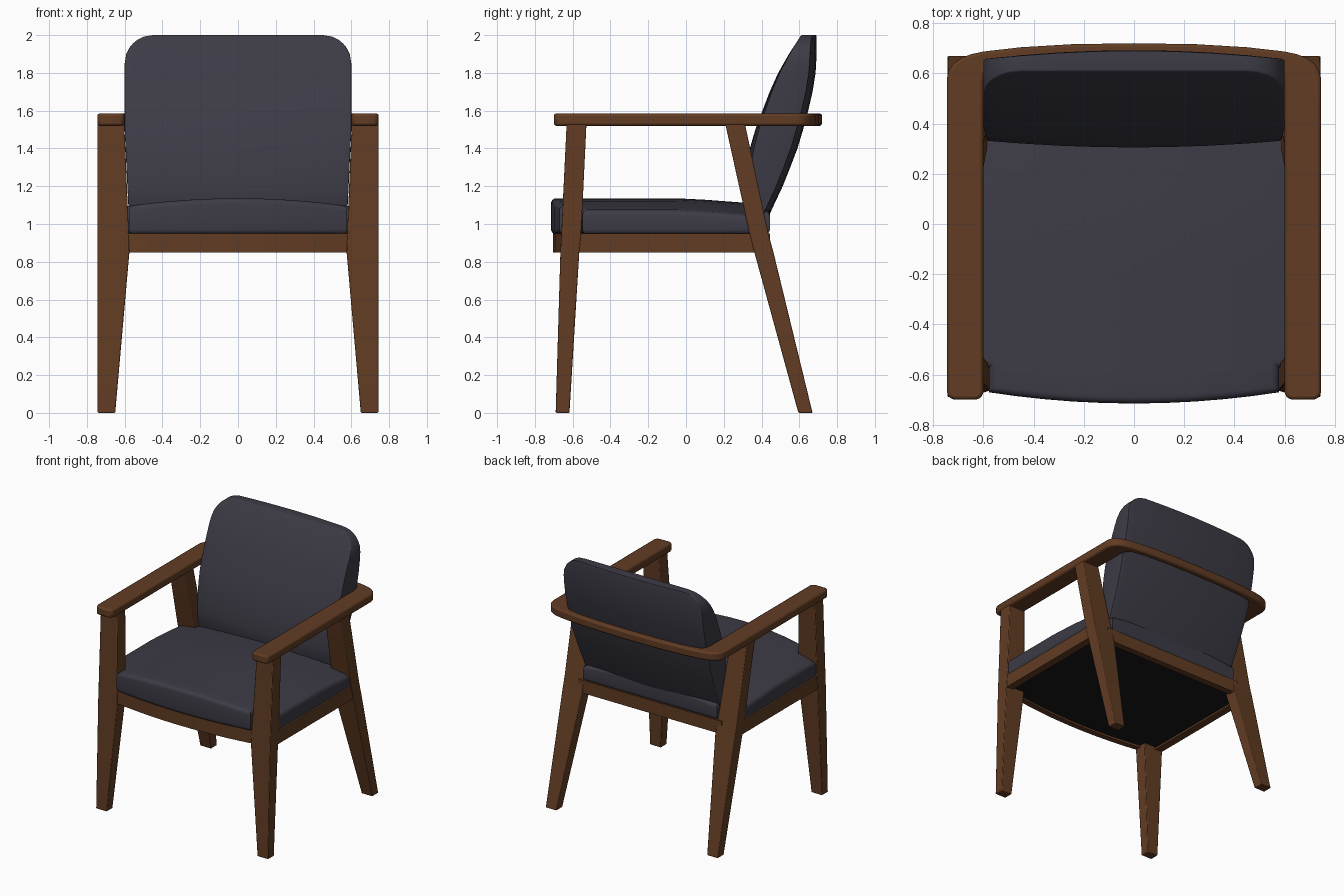
import bpy, bmesh, math

if "Cube" in bpy.data.objects:
    bpy.data.objects.remove(bpy.data.objects["Cube"])


def material(name, rgb):
    m = bpy.data.materials.new(name)
    m.diffuse_color = (*rgb, 1)
    m.use_nodes = True
    m.node_tree.nodes["Principled BSDF"].inputs["Base Color"].default_value = m.diffuse_color
    return m


WOOD = material("walnut wood", (0.12, 0.045, 0.017))
FABRIC = material("charcoal fabric", (0.046, 0.044, 0.061))
BLACK = material("black underlining", (0.009, 0.009, 0.009))


def finish(bm, name, mat, bevel=0):
    bmesh.ops.recalc_face_normals(bm, faces=bm.faces)
    me = bpy.data.meshes.new(name)
    bm.to_mesh(me)
    bm.free()
    me.materials.append(mat)
    ob = bpy.data.objects.new(name, me)
    bpy.context.collection.objects.link(ob)
    bpy.ops.object.select_all(action='DESELECT')
    ob.select_set(True)
    bpy.context.view_layer.objects.active = ob
    bpy.ops.object.shade_smooth_by_angle(angle=math.radians(35))
    if bevel:
        b = ob.modifiers.new("soft edges", 'BEVEL')
        b.width, b.segments, b.limit_method = bevel, 2, 'ANGLE'
        b.angle_limit = math.radians(40)
    return ob


def prism(name, outline, z0, z1, mat, bevel=0):
    """Plan outline extruded upwards."""
    bm = bmesh.new()
    face = bm.faces.new([bm.verts.new((x, y, z0)) for x, y in outline])
    top = bmesh.ops.extrude_face_region(bm, geom=[face])["geom"]
    for v in top:
        if isinstance(v, bmesh.types.BMVert):
            v.co.z = z1
    return finish(bm, name, mat, bevel)


def box(name, x0, x1, y0, y1, z0, z1, mat, bevel=0):
    return prism(name, [(x0, y0), (x1, y0), (x1, y1), (x0, y1)], z0, z1, mat, bevel)


def leg(name, side, levels):
    """Loft of rectangles: (z, inner x, front y, back y)."""
    bm = bmesh.new()
    rings = [[bm.verts.new((side * x, y, z)) for x, y in
              ((xi, y0), (0.743, y0), (0.743, y1), (xi, y1))]
             for z, xi, y0, y1 in levels]
    for a, b in zip(rings, rings[1:]):
        for i in range(4):
            j = (i + 1) % 4
            bm.faces.new((a[i], a[j], b[j], b[i]))
    bm.faces.new(rings[0])
    bm.faces.new(rings[-1])
    return finish(bm, name, WOOD, 0.005)


def pad(name, us, vs, near, far, bevel, skip=lambda u, v: False):
    """Closed cushion from two matching grids with a rounded rim."""
    bm = bmesh.new()
    cache, cells = {}, []

    def vert(i, j, k):
        if (i, j, k) not in cache:
            cache[i, j, k] = bm.verts.new((near, far)[k](us[i], vs[j]))
        return cache[i, j, k]

    for i in range(len(us) - 1):
        for j in range(len(vs) - 1):
            if not skip((us[i] + us[i + 1]) / 2, (vs[j] + vs[j + 1]) / 2):
                cells.append(((i, j), (i + 1, j), (i + 1, j + 1), (i, j + 1)))
    for k in (0, 1):
        for c in cells:
            bm.faces.new([vert(i, j, k) for i, j in c])
    rim = [e for e in bm.edges if e.is_boundary]
    pairs = {(p, q) for c in cells for p, q in zip(c, c[1:] + c[:1])}
    for p, q in pairs:
        if (q, p) not in pairs:
            bm.faces.new((vert(*p, 0), vert(*q, 0), vert(*q, 1), vert(*p, 1)))
    bmesh.ops.recalc_face_normals(bm, faces=bm.faces)
    bmesh.ops.bevel(bm, geom=rim, offset=bevel, segments=4, profile=0.5,
                    affect='EDGES', clamp_overlap=True)
    return finish(bm, name, FABRIC)


def lerp(points, t):
    for (a, p), (b, q) in zip(points, points[1:]):
        if t <= b:
            return p + (q - p) * (t - a) / (b - a)
    return points[-1][1]


def mirrored(half):
    return [-x for x in reversed(half) if x] + half


# Legs
for side, word in ((1, "right"), (-1, "left")):
    leg("front_leg_" + word, side, [(0, .65, -.69, -.617), (.85, .575, -.665, -.565),
                                    (.95, .578, -.66, -.555), (1.53, .602, -.632, -.527)])
    leg("rear_leg_" + word, side, [(0, .65, .595, .67), (.85, .575, .362, .463),
                                   (.95, .578, .336, .436), (1.53, .602, .208, .312)])
    # Side seat rails
    box("side_rail_" + word, *sorted((side * .68, side * .74)), -.6, .40, .85, .95, WOOD)

# Curved front rail, rear rail and the dark panel beneath the seat
xs = [-.6 + .1 * i for i in range(13)]
front = [(x, -.705 + .045 * (x / .58) ** 2) for x in xs]
prism("front_rail", front + [(x, y + .045) for x, y in reversed(front)], .85, .95, WOOD)
box("rear_rail", -.62, .62, .395, .445, .85, .95, WOOD)
prism("seat_underside", [(x, y + .03) for x, y in front] +
      [(.70, -.60), (.70, .38), (.6, .41), (-.6, .41), (-.70, .38), (-.70, -.60)],
      .865, .94, BLACK)

# Armrests and back rail in one bent piece
outer = [(.715, -.70), (.737, -.692), (.745, -.67), (.745, .58), (.738, .61), (.72, .638),
         (.69, .66), (.65, .676), (.6, .687), (.45, .704), (.25, .716), (0, .72)]
inner = [(.25, .666), (.45, .654), (.55, .636), (.58, .62), (.595, .595), (.60, .56),
         (.60, -.67), (.608, -.692), (.63, -.70)]
loop = outer + [(0, .67)] + inner
right, left = outer, [(-x, y) for x, y in reversed(outer[:-1])]
inside = [(-x, y) for x, y in reversed(inner)] + [(0, .67)] + inner
prism("armrest_and_back_rail", right + left + inside, 1.52, 1.585, WOOD, .012)


# Seat cushion, notched around the legs
def seat_plan(x, y):
    return y + .045 * (x / .58) ** 2 * max(0, -y / .715)


def seat_top(x, y):
    return (x, seat_plan(x, y), 1.136 - .043 * (x / .6) ** 2 - .03 * max(0, y) / .4)


def seat_bottom(x, y):
    return (x, seat_plan(x, y), .945)


pad("seat_cushion", mirrored([0, .12, .24, .36, .47, .578, .65, .738]),
    [-.715, -.61, -.5, -.35, -.2, -.05, .1, .25, .37, .445], seat_top, seat_bottom, .028,
    lambda x, y: abs(x) > .578 and (y < -.61 or y > .37))

# Backrest cushion: front and back profiles as (height, depth)
FRONT = [(1.0, .345), (1.1, .305), (1.2, .305), (1.3, .318), (1.4, .338), (1.5, .367), (1.6, .405),
         (1.7, .443), (1.8, .488), (1.9, .545), (2.0, .61)]
BACK = [(1.0, .42), (1.1, .465), (1.2, .512), (1.3, .552), (1.4, .59), (1.5, .62), (1.6, .647),
        (1.7, .67), (1.8, .686), (1.9, .692), (2.0, .69)]


def round_corner(x, z):
    """Squeeze the upper corner squares into quarter discs."""
    a, b = (abs(x) - .45) / .15, (z - 1.85) / .15
    if a > 0 and b > 0:
        k = max(a, b) / math.hypot(a, b)
        x, z = math.copysign(.45 + .15 * a * k, x), 1.85 + .15 * b * k
    return x * lerp([(1.0, .96), (1.5, 1), (2.0, 1)], z), z


def back_front(x, z):
    x, z = round_corner(x, z)
    return (x, lerp(FRONT, z) + .035 * (x / .6) ** 2 * (2 - z), z)


def back_rear(x, z):
    x, z = round_corner(x, z)
    return (x, lerp(BACK, z) - .035 * (x / .6) ** 2, z)


pad("backrest_cushion", mirrored([0, .15, .3, .45, .5, .55, .6]),
    [1.0, 1.1, 1.2, 1.3, 1.4, 1.5, 1.6, 1.7, 1.8, 1.85, 1.9, 1.95, 2.0],
    back_front, back_rear, .018)
